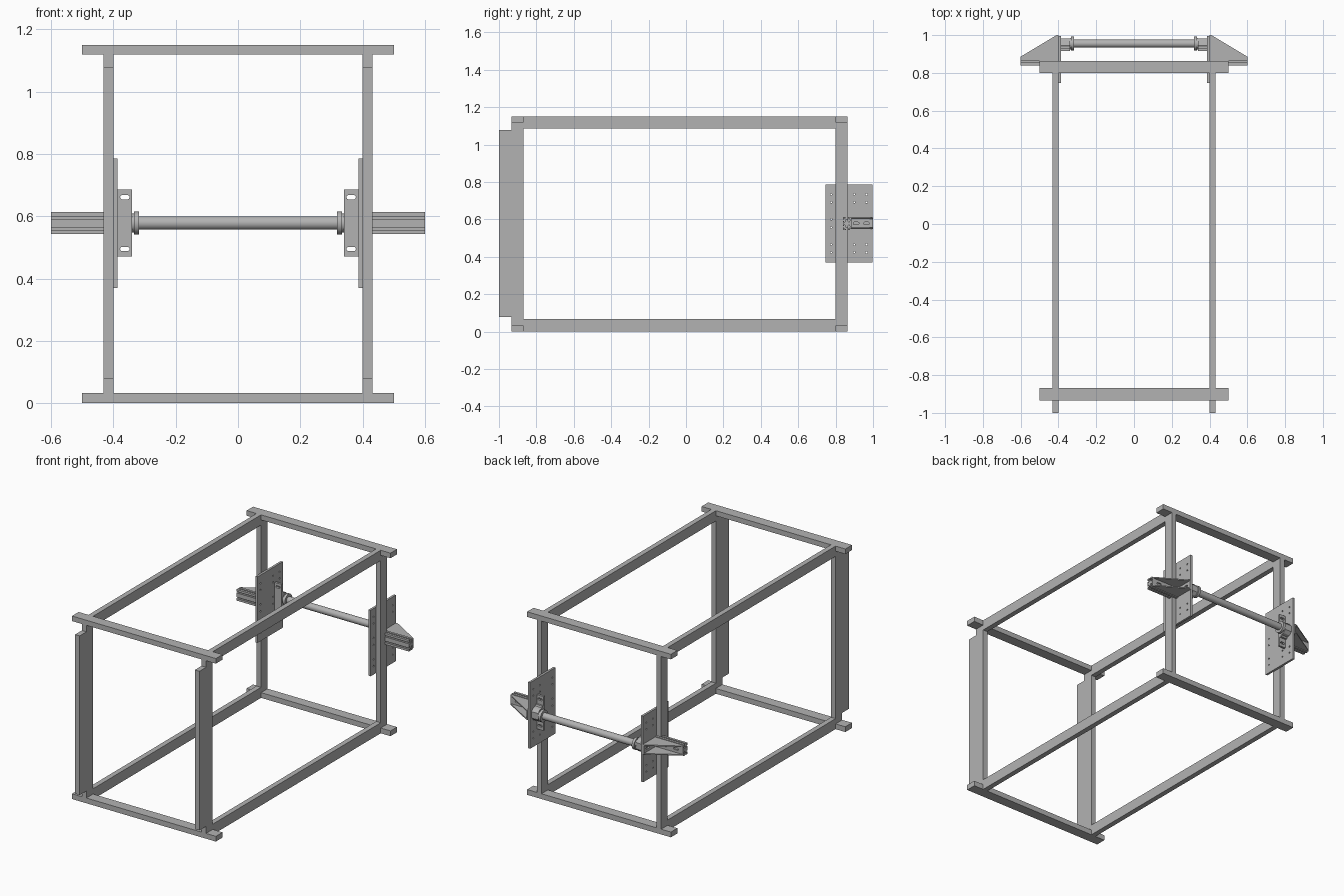
import bpy, bmesh, math
from mathutils import Vector

cube = bpy.data.objects.get("Cube")
if cube:
    bpy.data.objects.remove(cube, do_unlink=True)

grey = bpy.data.materials.new("plain_grey")
grey.use_nodes = True
GREY = (0.45, 0.45, 0.45, 1)
grey.diffuse_color = GREY
grey.node_tree.nodes["Principled BSDF"].inputs["Base Color"].default_value = GREY

AXIS_Y, AXIS_Z = 0.955, 0.578   # shaft centre line


def prism(name, outline, place, lo, hi):
    """Extrude a 2D outline from lo to hi; place(u, v, w) gives the 3D point."""
    bm = bmesh.new()
    low = [bm.verts.new(place(u, v, lo)) for u, v in outline]
    high = [bm.verts.new(place(u, v, hi)) for u, v in outline]
    bm.faces.new(low)
    bm.faces.new(high)
    n = len(outline)
    for i in range(n):
        j = (i + 1) % n
        bm.faces.new((low[i], low[j], high[j], high[i]))
    bmesh.ops.recalc_face_normals(bm, faces=bm.faces)
    mesh = bpy.data.meshes.new(name)
    bm.to_mesh(mesh)
    bm.free()
    mesh.materials.append(grey)
    obj = bpy.data.objects.new(name, mesh)
    bpy.context.collection.objects.link(obj)
    return obj


def along_x(u, v, w):
    return Vector((w, u, v))


def along_y(u, v, w):
    return Vector((u, w, v))


def along_z(u, v, w):
    return Vector((u, v, w))


def box(name, x, y, z):
    outline = [(y[0], z[0]), (y[1], z[0]), (y[1], z[1]), (y[0], z[1])]
    return prism(name, outline, along_x, *x)


def slot(u, v, radius, half=0.0, sides=16):
    """Round hole outline, stretched by half along u."""
    pts = []
    for i in range(sides):
        a = 2 * math.pi * (i + 0.5) / sides
        c = math.cos(a)
        pts.append((u + radius * c + math.copysign(half, c), v + radius * math.sin(a)))
    return pts


def smooth(obj):
    bpy.ops.object.select_all(action="DESELECT")
    obj.select_set(True)
    bpy.context.view_layer.objects.active = obj
    bpy.ops.object.shade_smooth_by_angle(angle=math.radians(35))


def rod(name, radius, x0, x1):
    obj = prism(name, slot(AXIS_Y, AXIS_Z, radius, sides=40), along_x, x0, x1)
    smooth(obj)


def cut(obj, outlines, place, lo, hi):
    """Cut several holes through a part, then remove the cutters."""
    bpy.context.view_layer.objects.active = obj
    for outline in outlines:
        tool = prism("hole_cutter", outline, place, lo, hi)
        tool.hide_render = True
        mod = obj.modifiers.new("hole", "BOOLEAN")
        mod.operation = "DIFFERENCE"
        mod.solver = "EXACT"
        mod.object = tool
        bpy.ops.object.modifier_apply(modifier=mod.name)
        bpy.data.objects.remove(tool, do_unlink=True)


# Cross bars at the four end edges
for end, y in (("front", (-0.934, -0.868)), ("back", (0.8, 0.864))):
    box(end + "_bottom_bar", (-0.5, 0.5), y, (0, 0.033))
    box(end + "_top_bar", (-0.5, 0.5), y, (1.118, 1.15))

# Slotted extrusion: one quarter of the section, mirrored twice
quarter = [(.005, .022), (.009, .027), (.009, .031), (.004, .031), (.004, .035),
           (.019, .035), (.019, .0215), (.015, .0215), (.015, .0265), (.011, .0265),
           (.006, .0225), (.006, .0125), (.011, .0075), (.015, .0075),
           (.015, .0135), (.019, .0135)]
half_section = quarter + [(y, -z) for y, z in reversed(quarter)]
section = half_section + [(-y, -z) for y, z in half_section]
section = [(y + 0.859, z + AXIS_Z) for y, z in section]

for side, s in (("left", 1), ("right", -1)):
    def sx(a, b):
        return (s * a, s * b)

    # Frame: posts with notched ends, and long rails
    outer = sx(0.4, 0.432)
    front_outline = [(-1, .077), (-.934, .077), (-.934, .033), (-.868, .033),
                     (-.868, 1.118), (-.934, 1.118), (-.934, 1.077), (-1, 1.077)]
    prism(side + "_front_post", front_outline, along_x, *outer)
    box(side + "_back_post", outer, (0.8, 0.864), (0.033, 1.118))
    box(side + "_bottom_rail", outer, (-0.868, 0.8), (0, 0.066))
    box(side + "_top_rail", outer, (-0.868, 0.8), (1.085, 1.15))

    # Mounting plate with its grid of screw holes
    plate = box(side + "_mounting_plate", sx(0.386, 0.4), (0.746, 0.996), (0.37, 0.785))
    holes = [slot(y, AXIS_Z + sz * dz, 0.005, sides=10)
             for y in (0.776, 0.9, 0.965) for dz in (0.022, 0.113, 0.155) for sz in (1, -1)]
    cut(plate, holes, along_x, *sx(0.37, 0.42))

    # Extrusion arm and the triangular gusset that braces it
    prism(side + "_arm", section, along_x, *sx(0.4, 0.6))
    triangle = [(s * .4, .878), (s * .4, 1), (s * .41, 1), (s * .6, .886), (s * .6, .878)]
    for level, z in (("lower", 0.548), ("upper", 0.602)):
        prism(f"{side}_{level}_gusset_web", triangle, along_z, z, z + 0.007)
    flange = box(side + "_gusset_end", sx(0.4, 0.409), (0.878, 1.0), (0.555, 0.602))
    cut(flange, [slot(y, AXIS_Z, 0.007, 0.008) for y in (0.91, 0.965)],
        along_x, *sx(0.39, 0.42))
    foot = box(side + "_gusset_foot", sx(0.4, 0.6), (0.878, 0.886), (0.555, 0.602))
    cut(foot, [slot(s * x, AXIS_Z, 0.007, 0.01) for x in (0.47, 0.55)],
        along_y, 0.87, 0.89)

    # Bearing block: slotted base, humped housing and stepped collar
    base = box(side + "_bearing_base", sx(0.34, 0.386), (0.916, 0.93), (0.47, 0.685))
    cut(base, [slot(s * 0.363, AXIS_Z + dz, 0.007, 0.008) for dz in (0.083, -0.083)],
        along_y, 0.9, 0.95)
    hump = [(.93, -.051), (.942, -.051), (.946, -.042), (.965, -.038), (.982, -.02)]
    hump = hump + [(y, -z) for y, z in reversed(hump)]
    prism(side + "_bearing_housing", [(y, z + AXIS_Z) for y, z in hump],
          along_x, *sx(0.34, 0.386))
    rod(side + "_collar_neck", 0.03, *sx(0.333, 0.34))
    rod(side + "_collar", 0.037, *sx(0.317, 0.333))

# Shaft between the bearings
rod("shaft", 0.0215, -0.38, 0.38)
